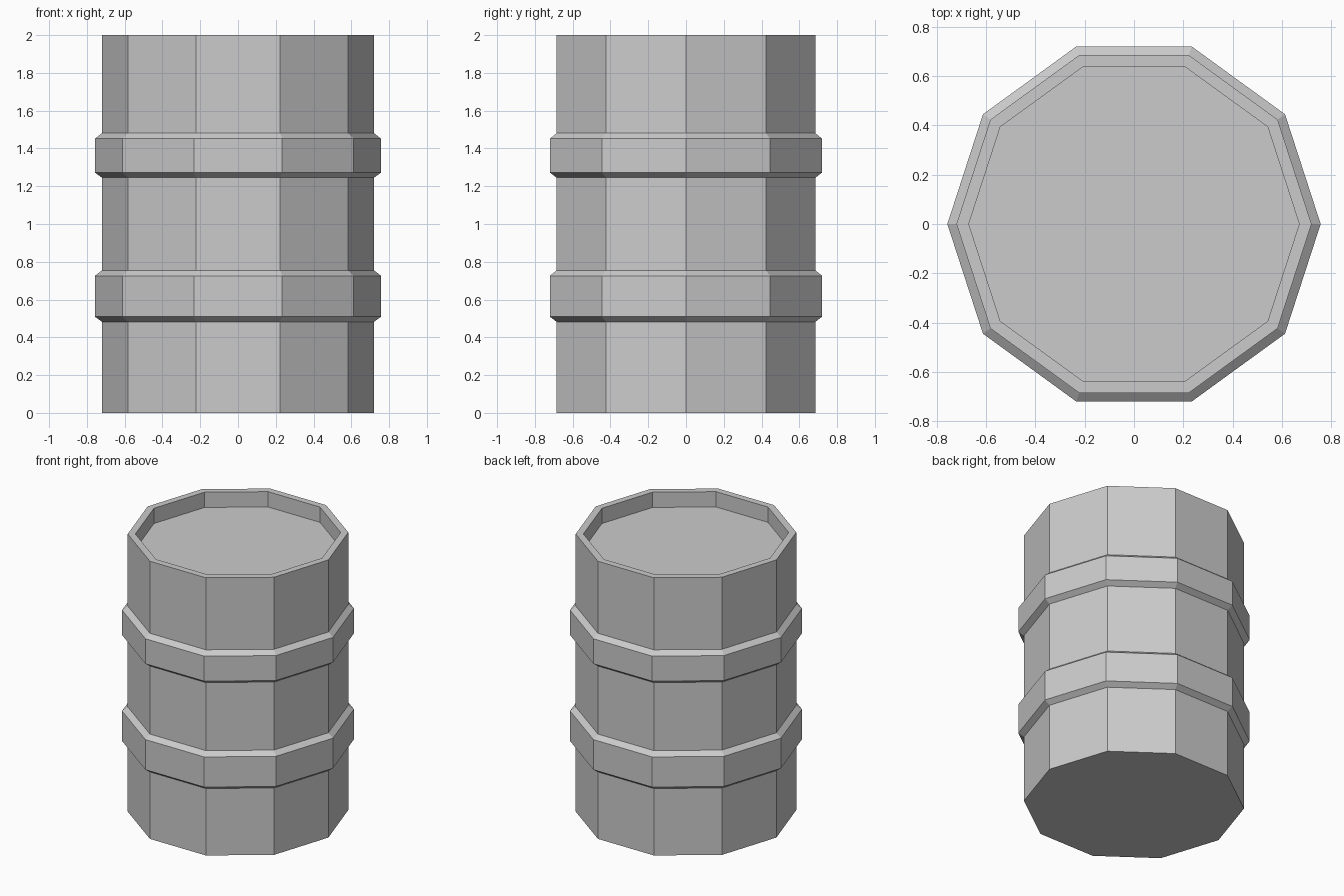
import bpy, bmesh
from math import cos, sin, tau

if "Cube" in bpy.data.objects:
    bpy.data.objects.remove(bpy.data.objects["Cube"])

SIDES = 10
BODY, BAND, INNER = 0.72, 0.757, 0.67

# Barrel side profile (radius, height): bottom, two raised bands, rim, recessed lid
profile = [(BODY, 0)]
for z0, z1, z2, z3 in [(0.482, 0.509, 0.726, 0.755), (1.245, 1.272, 1.452, 1.481)]:
    profile += [(BODY, z0), (BAND, z1), (BAND, z2), (BODY, z3)]
profile += [(BODY, 2), (INNER, 2), (INNER, 1.89)]

# Ten-sided barrel lathed from the profile
bm = bmesh.new()
rings = [[bm.verts.new((r * cos(i * tau / SIDES), r * sin(i * tau / SIDES), z))
          for i in range(SIDES)] for r, z in profile]
for low, high in zip(rings, rings[1:]):
    for i in range(SIDES):
        j = (i + 1) % SIDES
        bm.faces.new((low[i], low[j], high[j], high[i]))

# Flat base and recessed lid
bm.faces.new(rings[0][::-1])
bm.faces.new(rings[-1])

mesh = bpy.data.meshes.new("barrel")
bm.to_mesh(mesh)
bm.free()
bpy.context.collection.objects.link(bpy.data.objects.new("barrel", mesh))
